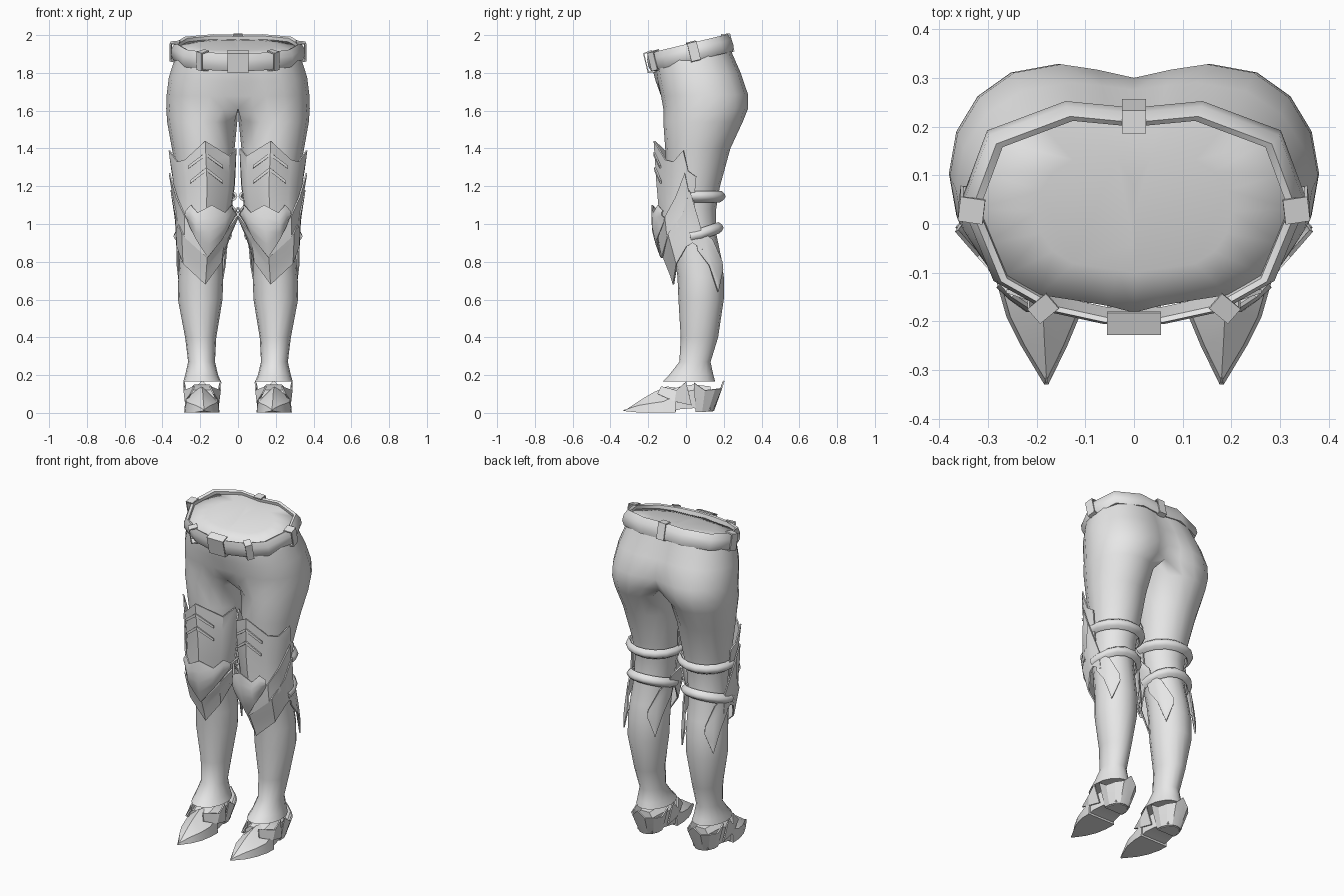
import bpy, bmesh, math
from math import sin, cos, pi, radians

if "Cube" in bpy.data.objects:
    bpy.data.objects.remove(bpy.data.objects["Cube"])

grey = bpy.data.materials.new("plain_grey")
grey.diffuse_color = (0.8, 0.8, 0.8, 1)
grey.use_nodes = True
grey.node_tree.nodes["Principled BSDF"].inputs["Base Color"].default_value = grey.diffuse_color


def build(name, verts, faces, mirror=True, thick=0, angle=35):
    """Make a mesh object, thicken and mirror it, then shade it."""
    me = bpy.data.meshes.new(name)
    me.from_pydata(verts, [], faces)
    me.materials.append(grey)
    ob = bpy.data.objects.new(name, me)
    bpy.context.collection.objects.link(ob)
    if thick:
        m = ob.modifiers.new("thickness", 'SOLIDIFY')
        m.thickness, m.offset = thick, 0
    if mirror:
        m = ob.modifiers.new("mirror", 'MIRROR')
        m.merge_threshold = 0.0005
    bpy.ops.object.select_all(action='DESELECT')
    ob.select_set(True)
    bpy.context.view_layer.objects.active = ob
    bpy.ops.object.convert(target='MESH')
    bm = bmesh.new()
    bm.from_mesh(ob.data)
    bmesh.ops.recalc_face_normals(bm, faces=bm.faces)
    bm.to_mesh(ob.data)
    bm.free()
    bpy.ops.object.shade_smooth_by_angle(angle=radians(angle))
    return ob


def grid(rows, closed=False, caps=False):
    """Vertices and faces of a sheet or tube made from rows of points."""
    n = len(rows[0])
    faces = []
    for r in range(len(rows) - 1):
        for i in range(n if closed else n - 1):
            j = (i + 1) % n
            faces.append((r * n + i, r * n + j, r * n + n + j, r * n + n + i))
    if caps:
        faces += [tuple(range(n)), tuple(range((len(rows) - 1) * n, len(rows) * n))]
    return [p for row in rows for p in row], faces


# leg sections: z, inner x, outer x, front y, back y
LEG = [(0.165, .09, .29, -.125, .155), (0.20, .105, .28, -.09, .145),
       (0.27, .122, .264, -.035, .13), (0.40, .115, .28, -.028, .17),
       (0.60, .082, .318, -.04, .20), (0.72, .078, .316, -.045, .20),
       (0.82, .08, .308, -.06, .187), (0.95, .072, .30, -.08, .16),
       (1.08, .055, .298, -.09, .16), (1.20, .035, .312, -.10, .18),
       (1.40, .018, .35, -.11, .235), (1.54, .004, .375, -.12, .30)]
# hip sections: z at y=0, centre x, outer x, front y, back y, middle front y, middle back y, tilt
HIP = [(1.61, .16, .38, -.12, .328, -.11, .27, 0),
       (1.68, .15, .378, -.132, .328, -.132, .30, .02),
       (1.77, .13, .366, -.148, .29, -.16, .275, .1),
       (1.86, .11, .337, -.158, .24, -.178, .225, .22),
       (1.925, .10, .322, -.16, .222, -.182, .21, .24),
       (1.94, .07, .20, -.09, .14, -.10, .135, .24)]


def on_leg(z, deg, d=0):
    """Point at height z, angle from the front towards the outside, offset d."""
    z0 = min(max(z, LEG[0][0]), LEG[-1][0])
    for lo, hi in zip(LEG, LEG[1:]):
        if z0 <= hi[0]:
            t = (z0 - lo[0]) / (hi[0] - lo[0])
            break
    xi, xo, yf, yb = [lo[k] + t * (hi[k] - lo[k]) for k in range(1, 5)]
    a = radians(deg)
    return ((xi + xo) / 2 + ((xo - xi) / 2 + d) * sin(a),
            (yf + yb) / 2 - ((yb - yf) / 2 + d) * cos(a), z)


# legs and hips as one continuous body
rows = [[on_leg(s[0], i * 22.5) for i in range(16)] for s in LEG]
for z, cx, xo, yf, yb, mf, mb, tilt in HIP:
    xy = [(cx + (xo - cx) * max(sin(i * pi / 8), 0) ** .9,
           (yf + yb) / 2 - (yb - yf) / 2 * cos(i * pi / 8)) for i in range(9)]
    xy += [(cx / 2, yb * .6 + mb * .4)]
    xy += [(0, mb + (mf - mb) * k / 4) for k in range(5)]
    xy += [(cx / 2, yf * .6 + mf * .4)]
    rows.append([(x, y, z + tilt * y) for x, y in xy])
verts, faces = grid(rows, True, True)
faces = [f for f in faces if any(verts[i][0] > 1e-4 for i in f)]
build("legs_and_hips", verts, faces, angle=75)

# belt: rounded band on a tilted plane
half = [(.135, .238), (.29, .18), (.342, .04), (.28, -.11), (.17, -.172), (.06, -.196)]
loop = [(0, .225)] + half + [(-x, y) for x, y in reversed(half)]


def belt_point(x, y, s, h):
    return (x * s, y * s - .24 * h, 1.903 + .24 * y * s + h)


prof = [(.92, -.04), (1.0, -.046), (1.04, -.02), (1.03, .015), (.975, .046), (.93, .04)]
rows = [[belt_point(x, y, s, h) for x, y in loop] for s, h in prof + prof[:1]]
build("belt", *grid(rows, True), mirror=False, angle=50)


# belt loops and buckle: small bent plates that follow the belt
def belt_tab(name, x, y, w, h, out, mirror):
    l = math.hypot(x, y)
    nx, ny = x / l, y / l
    rows = []
    for s, k in [(-.03, -h), (out, -h * .9), (out, h * .9), (-.03, h)]:
        rows.append([belt_point(x + nx * s - ny * e, y + ny * s + nx * e, 1, k)
                     for e in (-w, w)])
    build(name, *grid(rows), mirror=mirror, thick=.008)


belt_tab("buckle", 0, -.198, .055, .055, .014, False)
belt_tab("back_belt_loop", 0, .228, .025, .05, .014, False)
belt_tab("side_belt_loop", .338, .04, .025, .05, .018, True)
belt_tab("front_belt_loop", .19, -.165, .02, .05, .018, True)


def shell(name, cols, thick=.008, bulge=0, steps=4, angle=30):
    """Armour plate on the leg; columns of angle, top z, bottom z, top and bottom offset."""
    rows = []
    for r in range(steps + 1):
        t = r / steps
        rows.append([on_leg(zt + (zb - zt) * t, a, dt + (db - dt) * t + bulge * sin(pi * t))
                     for a, zt, zb, dt, db in cols])
    build(name, *grid(rows), thick=thick, angle=angle)


# thigh guard with a jagged upper edge
shell("thigh_guard", [(-92, 1.27, 1.0, .012, .02), (-68, 1.40, 1.0, .02, .025),
                      (-45, 1.36, 1.0, .03, .03), (-3, 1.44, 1.0, .055, .05),
                      (32, 1.34, 1.0, .03, .045), (50, 1.33, 1.0, .025, .04),
                      (68, 1.39, 1.0, .03, .035), (78, 1.28, .98, .025, .03),
                      (93, 1.25, .94, .02, .02)])
# raised chevrons on the thigh guard
for k, z in enumerate((1.38, 1.30)):
    shell("thigh_chevron_%d" % (k + 1),
          [(-30, z - .07, z - .085, .045, .045), (-3, z, z - .02, .06, .06),
           (24, z - .07, z - .085, .05, .05)], steps=1)
# kneecap
shell("kneecap", [(-62, 1.07, 1.03, .05, .05), (-48, 1.10, .98, .065, .06),
                  (-32, 1.06, .92, .085, .08), (-10, 1.10, .825, .09, .075),
                  (10, 1.06, .92, .085, .08), (22, 1.10, .98, .07, .06),
                  (32, 1.07, 1.03, .06, .05)], bulge=.015, angle=60)
# upper knee wing, sweeping up to an outer spike
shell("upper_knee_wing", [(-82, 1.09, 1.02, .055, .03), (-45, 1.02, .94, .055, .05),
                          (-10, .95, .82, .07, .07), (35, 1.04, .93, .055, .05),
                          (58, 1.14, .98, .045, .04), (74, 1.27, 1.0, .045, .03),
                          (90, 1.08, .96, .03, .025)])
# lower knee wing, ending in a low point on the shin
shell("lower_knee_wing", [(-108, 1.0, .95, .03, .02), (-86, 1.10, .92, .085, .02),
                          (-45, .95, .80, .05, .035), (-10, .86, .68, .07, .025),
                          (40, .95, .79, .055, .03), (70, 1.05, .88, .04, .025),
                          (84, 1.18, .90, .045, .022), (106, .98, .86, .025, .02)])
# pointed guards on the back of the calf
for name, s in (("outer_calf_guard", 1), ("inner_calf_guard", -1)):
    shell(name, [(s * 92, .97, .86, .02, .015), (s * 112, .95, .78, .022, .02),
                 (s * 130, .92, .64, .025, .02), (s * 150, .80, .76, .02, .018)])
# straps behind the knee
for name, z, rise in (("upper_strap", 1.145, 0), ("lower_strap", .935, .045)):
    cols = []
    for i in range(10):
        a = 82 + i * 196 / 9
        zc = z + rise * max(0, -cos(radians(a)))
        cols.append((a, zc + .026, zc - .026, .012, .012))
    shell(name, cols, thick=.012, bulge=.024, angle=60)

# shoe toe: pointed, ridged, flat underneath
rows = []
for y, xi, xo, zs, zt in [(-.33, .176, .184, .015, .022), (-.25, .137, .232, .04, .075),
                          (-.19, .112, .262, .05, .11), (-.12, .10, .282, .06, .14),
                          (-.055, .098, .285, .09, .13)]:
    c = .18 if y < -.3 else (xi + xo) / 2
    rows.append([(xi, y, 0.002 if y > -.3 else .01), (xi + .008, y, zs), (c, y + .02, zt),
                 (xo - .008, y, zs), (xo, y, 0.002 if y > -.3 else .01)])
build("shoe_toe", *grid(rows, True, True), angle=20)

# shoe middle, with a raised arch
rows = []
for y, w, zb, zt in [(-.09, .08, .005, .12), (-.03, .082, .02, .14),
                     (.04, .07, .025, .15), (.13, .05, .015, .14)]:
    rows.append([(.19 - w, y, zb), (.19 - w, y, zt - .03), (.19 - w * .6, y, zt),
                 (.19 + w * .6, y, zt), (.19 + w, y, zt - .03), (.19 + w, y, zb)])
build("shoe_middle", *grid(rows, True, True), angle=20)

# ankle flaps over the instep
for name, s in (("outer_ankle_flap", 1), ("inner_ankle_flap", -1)):
    rows = [[(.19 + s * w, y, z) for w, y, z in row] for row in
            ([(.06, -.15, .10), (.088, -.06, .06), (.085, .03, .04)],
             [(.04, -.13, .14), (.095, -.05, .12), (.098, .0, .165)])]
    build(name, *grid(rows), thick=.008, angle=20)

# heel: block flaring up into spikes
rows = []
for t in (0, .5, 1):
    row = []
    for i in range(9):
        a = radians(80 + 25 * i)
        top = (.16, .12, .125, .13, .17)[min(i, 8 - i)]
        row.append((.19 + (.062 + .035 * t) * sin(a),
                    .065 - (.08 + .055 * t) * cos(a), .008 + (top - .008) * t))
    rows.append(row)
verts, faces = grid(rows)
build("heel", verts, faces + [tuple(range(9))], thick=.008, angle=20)
